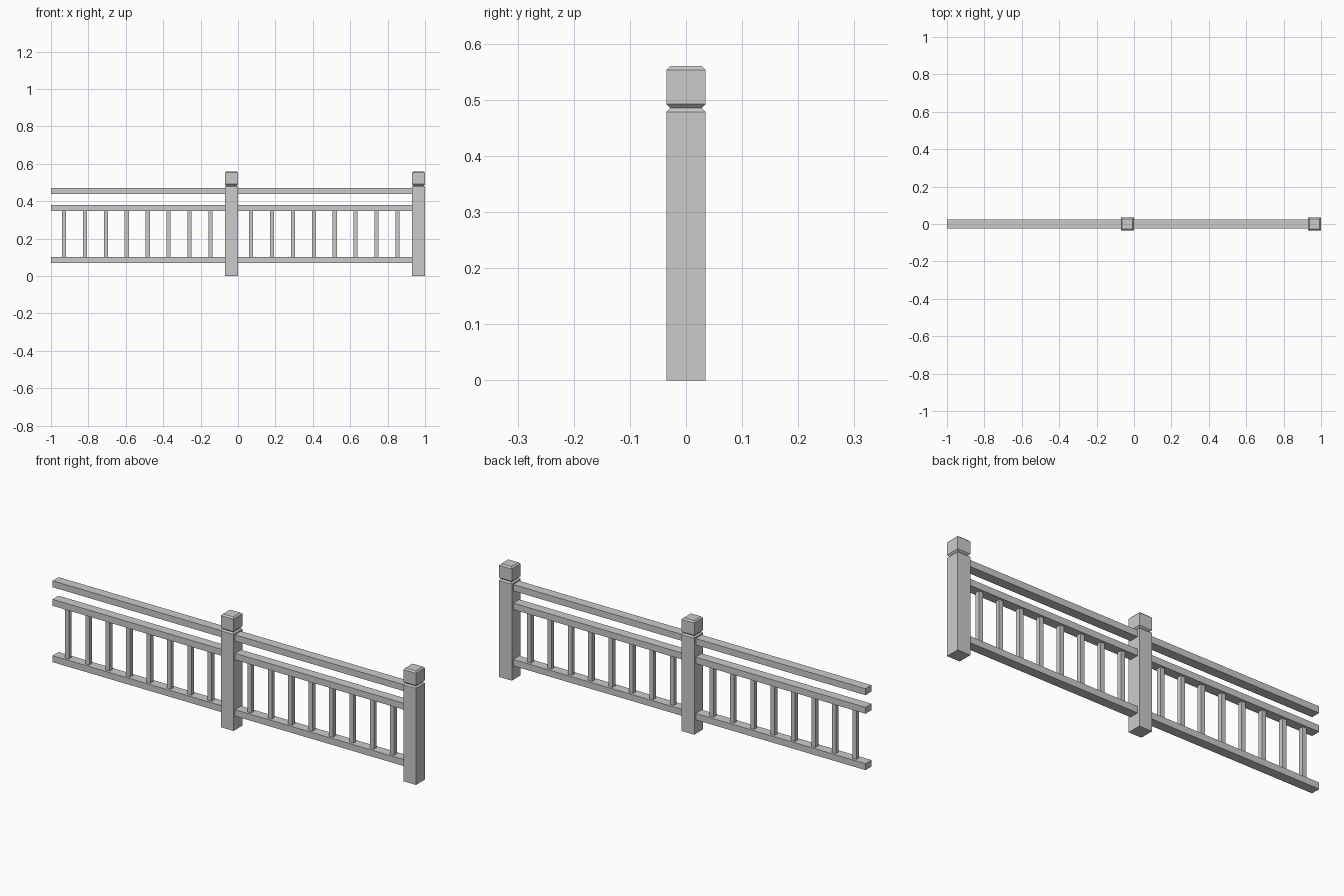
import bpy, bmesh

if "Cube" in bpy.data.objects:
    bpy.data.objects.remove(bpy.data.objects["Cube"])


def box(name, x0, x1, hy, z0, z1):
    """Axis-aligned box, symmetric in y."""
    bm = bmesh.new()
    bmesh.ops.create_cube(bm, size=1)
    for v in bm.verts:
        v.co.x = x1 if v.co.x > 0 else x0
        v.co.y = hy if v.co.y > 0 else -hy
        v.co.z = z1 if v.co.z > 0 else z0
    return finish(name, bm)


def finish(name, bm):
    mesh = bpy.data.meshes.new(name)
    bm.to_mesh(mesh)
    bm.free()
    obj = bpy.data.objects.new(name, mesh)
    bpy.context.collection.objects.link(obj)
    return obj


def square_loft(name, cx, profile):
    """Stack of square rings (half width, height), capped at both ends."""
    bm = bmesh.new()
    rings = [[bm.verts.new((cx + sx * h, sy * h, z))
              for sx, sy in ((-1, -1), (1, -1), (1, 1), (-1, 1))]
             for h, z in profile]
    for a, b in zip(rings, rings[1:]):
        for i in range(4):
            j = (i + 1) % 4
            bm.faces.new((a[i], a[j], b[j], b[i]))
    bm.faces.new(rings[0][::-1])
    bm.faces.new(rings[-1])
    return finish(name, bm)


# Post outline: shaft, V-shaped neck groove, chamfered cap
POST = [(0.035, 0), (0.035, 0.478), (0.028, 0.485),
        (0.035, 0.492), (0.035, 0.553), (0.028, 0.56)]
RAILS = {"bottom_rail": (0.069, 0.101),
         "middle_rail": (0.348, 0.38),
         "top_rail": (0.44, 0.472)}

# Two identical one-unit fence sections
for s, x in enumerate((-1.0, 0.0), 1):
    square_loft(f"post_{s}", x + 0.965, POST)
    for name, (z0, z1) in RAILS.items():
        box(f"{name}_{s}", x, x + 0.93, 0.0235, z0, z1)
    # Eight balusters between the lower rails
    for i in range(8):
        c = x + 0.07 + 0.1118 * i
        box(f"baluster_{s}_{i + 1}", c - 0.011, c + 0.011, 0.011, 0.101, 0.348)
